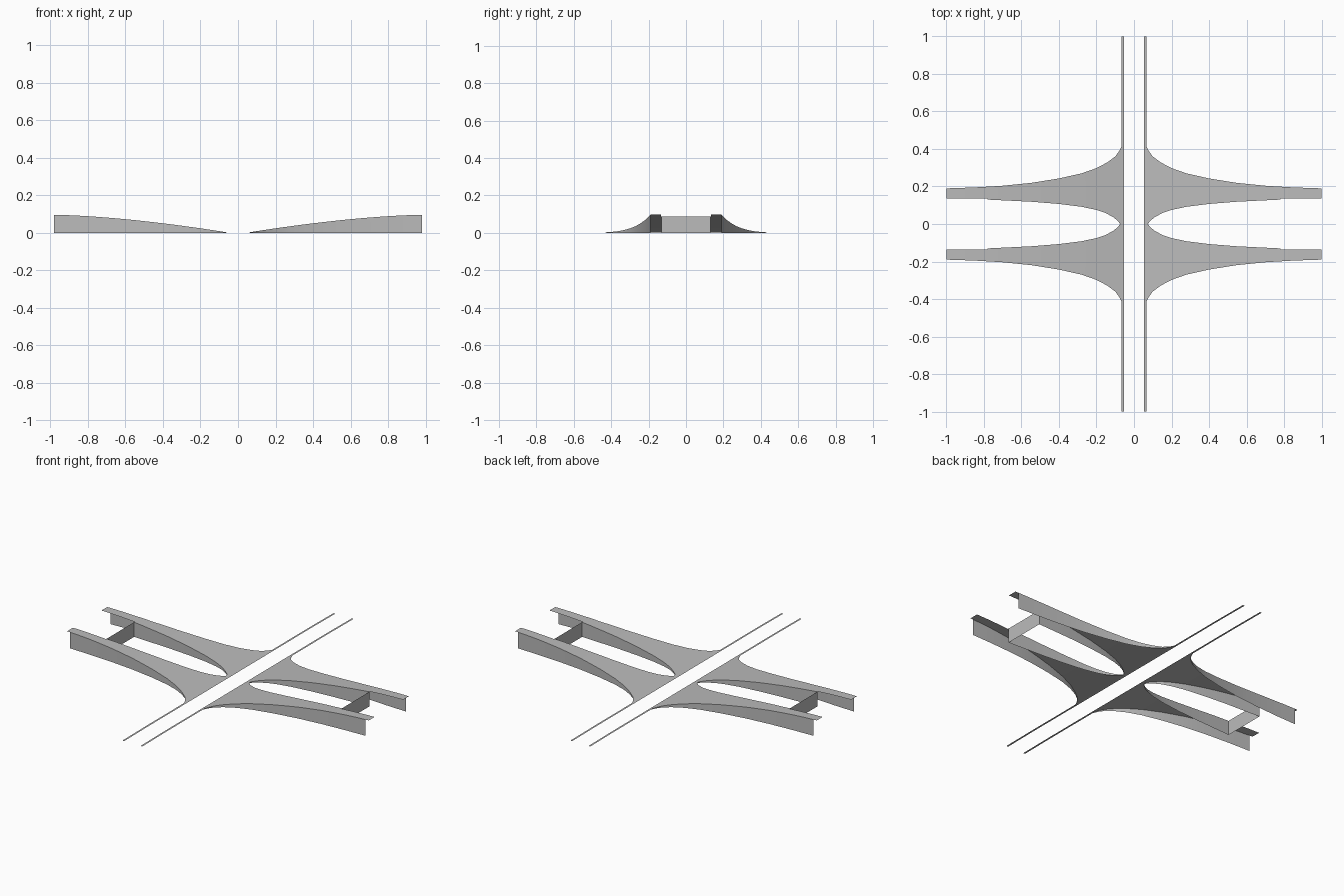
import bpy

cube = bpy.data.objects.get("Cube")
if cube:
    bpy.data.objects.remove(cube, do_unlink=True)

concrete = bpy.data.materials.new("concrete_grey")
concrete.use_nodes = True
GREY = (0.5, 0.5, 0.5, 1)
concrete.diffuse_color = GREY
concrete.node_tree.nodes["Principled BSDF"].inputs["Base Color"].default_value = GREY

START, END, WALL_END, CROSS = 0.06, 1.0, 0.98, 0.78

# Plan curves of one ramp quarter as (x, y)
OUTER = [(0.06, 0.43), (0.075, 0.395), (0.1, 0.36), (0.14, 0.33), (0.2, 0.298),
         (0.28, 0.27), (0.4, 0.243), (0.55, 0.219), (0.7, 0.204), (0.85, 0.195), (1.0, 0.19)]
INNER = [(0.06, 0), (0.075, 0), (0.085, 0.016), (0.11, 0.036), (0.15, 0.058), (0.2, 0.075),
         (0.28, 0.092), (0.4, 0.107), (0.55, 0.119), (0.78, 0.13), (0.781, 0.135), (1.0, 0.135)]


def lerp_curve(points, x):
    for (x0, y0), (x1, y1) in zip(points, points[1:]):
        if x <= x1:
            return y0 + (y1 - y0) * (x - x0) / (x1 - x0)
    return points[-1][1]


def height(x):
    t = (x - START) / (END - START)
    return 0.003 + 0.094 * (1 - (1 - t) ** 1.6)


def strip(name, side_a, side_b, mirror_y=True):
    """Sheet between two rows of points, mirrored to every quarter."""
    n = len(side_a)
    faces = [(i, i + 1, n + i + 1, n + i) for i in range(n - 1)]
    mesh = bpy.data.meshes.new(name)
    mesh.from_pydata(side_a + side_b, [], faces)
    mesh.materials.append(concrete)
    obj = bpy.data.objects.new(name, mesh)
    bpy.context.collection.objects.link(obj)
    mod = obj.modifiers.new("mirror", "MIRROR")
    mod.use_axis = (True, mirror_y, False)
    mod.merge_threshold = 0.0001
    bpy.ops.object.select_all(action="DESELECT")
    obj.select_set(True)
    bpy.context.view_layer.objects.active = obj
    bpy.ops.object.shade_smooth_by_angle()
    return obj


stations = sorted({x for x, _ in OUTER + INNER} | {0.34, 0.47, 0.62, 0.92, WALL_END})


def edge(curve, xs, ground=False):
    return [(x, lerp_curve(curve, x), 0 if ground else height(x)) for x in xs]


# Sloping ramp decks
strip("ramp_deck", edge(INNER, stations), edge(OUTER, stations))

# Outer retaining walls
xs = [x for x in stations if x <= WALL_END]
strip("outer_wall", edge(OUTER, xs), edge(OUTER, xs, True))

# Inner retaining walls around the opening
xs = [x for x in stations if 0.075 <= x <= CROSS]
strip("inner_wall", edge(INNER, xs, True), edge(INNER, xs))

# Cross walls closing the openings
y, z = lerp_curve(INNER, CROSS), height(CROSS)
strip("cross_wall", [(CROSS, -y, 0), (CROSS, y, 0)], [(CROSS, -y, z), (CROSS, y, z)], False)

# Long narrow road edge strips
rows = [(-1, 0.001), (-0.77, 0.003), (0.77, 0.003), (1, 0.001)]
strip("road_edge", [(0.066, y, z) for y, z in rows], [(0.054, y, z) for y, z in rows], False)
